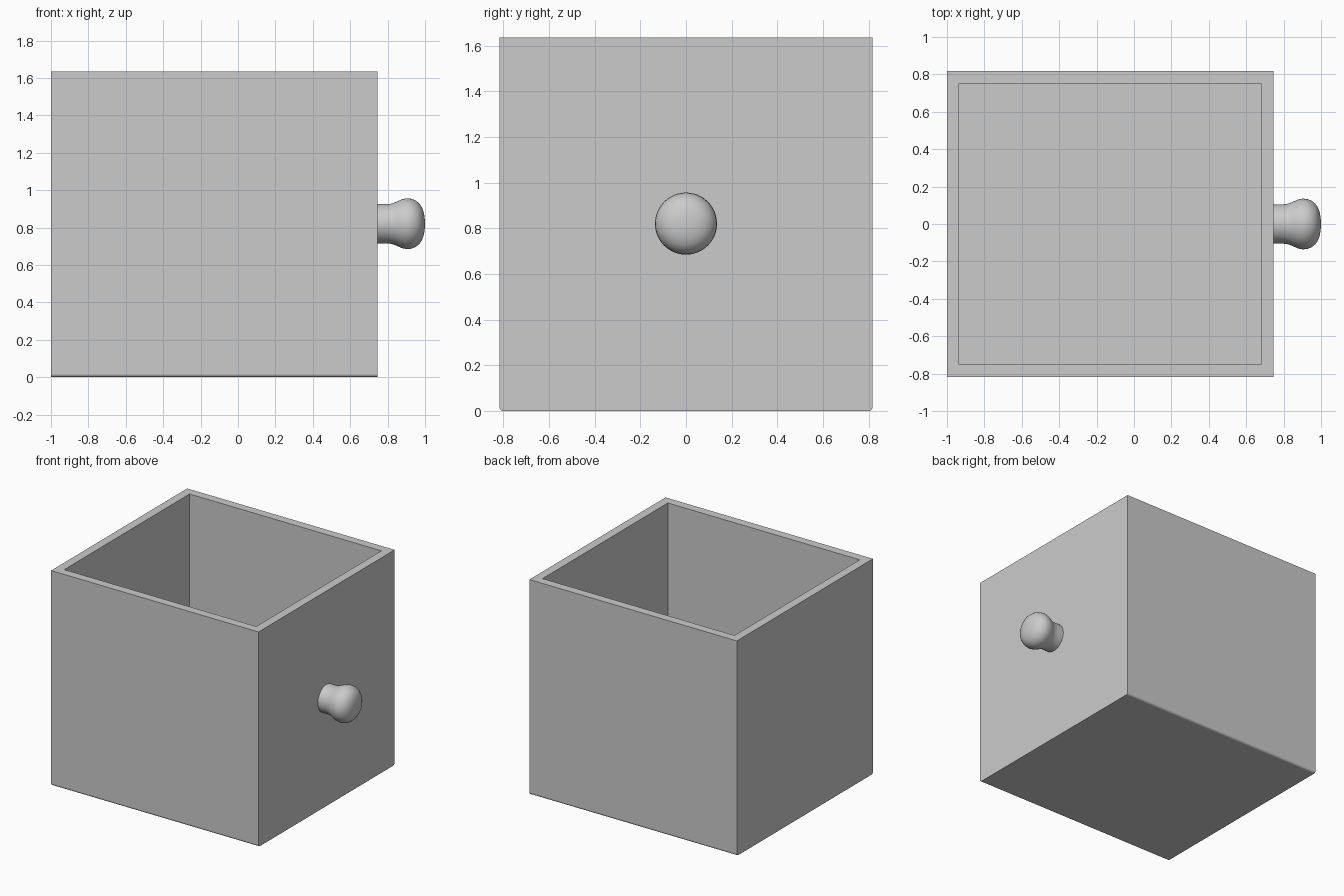
import bpy, bmesh, math
from mathutils import Matrix, Vector

default = bpy.data.objects.get("Cube")
if default:
    bpy.data.objects.remove(default, do_unlink=True)

# One plain grey for everything
grey = bpy.data.materials.new("light_grey")
grey.use_nodes = True
grey.diffuse_color = (0.6, 0.6, 0.6, 1)
grey.node_tree.nodes["Principled BSDF"].inputs["Base Color"].default_value = grey.diffuse_color


def add_object(name, bm):
    bmesh.ops.recalc_face_normals(bm, faces=bm.faces)
    mesh = bpy.data.meshes.new(name)
    bm.to_mesh(mesh)
    bm.free()
    mesh.materials.append(grey)
    obj = bpy.data.objects.new(name, mesh)
    bpy.context.collection.objects.link(obj)
    bpy.ops.object.select_all(action="DESELECT")
    obj.select_set(True)
    bpy.context.view_layer.objects.active = obj
    bpy.ops.object.shade_smooth_by_angle(angle=math.radians(40))
    return obj


# Open box
LEFT, RIGHT, DEPTH, HEIGHT, WALL = -1.0, 0.745, 1.635, 1.635, 0.065
bm = bmesh.new()
bmesh.ops.create_cube(bm, size=1)
bmesh.ops.scale(bm, vec=(RIGHT - LEFT, DEPTH, HEIGHT), verts=bm.verts)
bmesh.ops.translate(bm, vec=((LEFT + RIGHT) / 2, 0, HEIGHT / 2), verts=bm.verts)

# Hollow interior
bm.normal_update()
top = max(bm.faces, key=lambda f: f.calc_center_median().z)
bmesh.ops.inset_region(bm, faces=[top], thickness=WALL, use_even_offset=True)
floor = bmesh.ops.extrude_discrete_faces(bm, faces=[top])["faces"][0]
bmesh.ops.translate(bm, vec=(0, 0, WALL - HEIGHT), verts=floor.verts)

# Rounded long bottom edges
lower = [e for e in bm.edges
         if all(v.co.z < 0.01 for v in e.verts)
         and abs(e.verts[0].co.y - e.verts[1].co.y) < 0.01]
bmesh.ops.bevel(bm, geom=lower, offset=0.018, segments=4, profile=0.5, affect="EDGES")
box = add_object("open_box", bm)
weighted = box.modifiers.new("flat_walls", "WEIGHTED_NORMAL")
weighted.keep_sharp = True

# Turned knob: (x, radius) profile spun about the x axis
profile = [(0.735, 0.105), (0.79, 0.105), (0.812, 0.106), (0.832, 0.111),
           (0.855, 0.121), (0.878, 0.131), (0.903, 0.136), (0.928, 0.133),
           (0.950, 0.124), (0.970, 0.108), (0.984, 0.087), (0.993, 0.062),
           (0.998, 0.033), (1.0, 0)]
axis = Vector((0, 0, HEIGHT / 2 + 0.003))
bm = bmesh.new()
points = [bm.verts.new((x, 0, axis.z + r)) for x, r in profile]
edges = [bm.edges.new(pair) for pair in zip(points, points[1:])]
bmesh.ops.spin(bm, geom=points + edges, cent=axis, axis=(1, 0, 0),
               angle=math.tau, steps=48, use_merge=True)
bmesh.ops.remove_doubles(bm, verts=bm.verts, dist=0.0005)
add_object("knob", bm)
